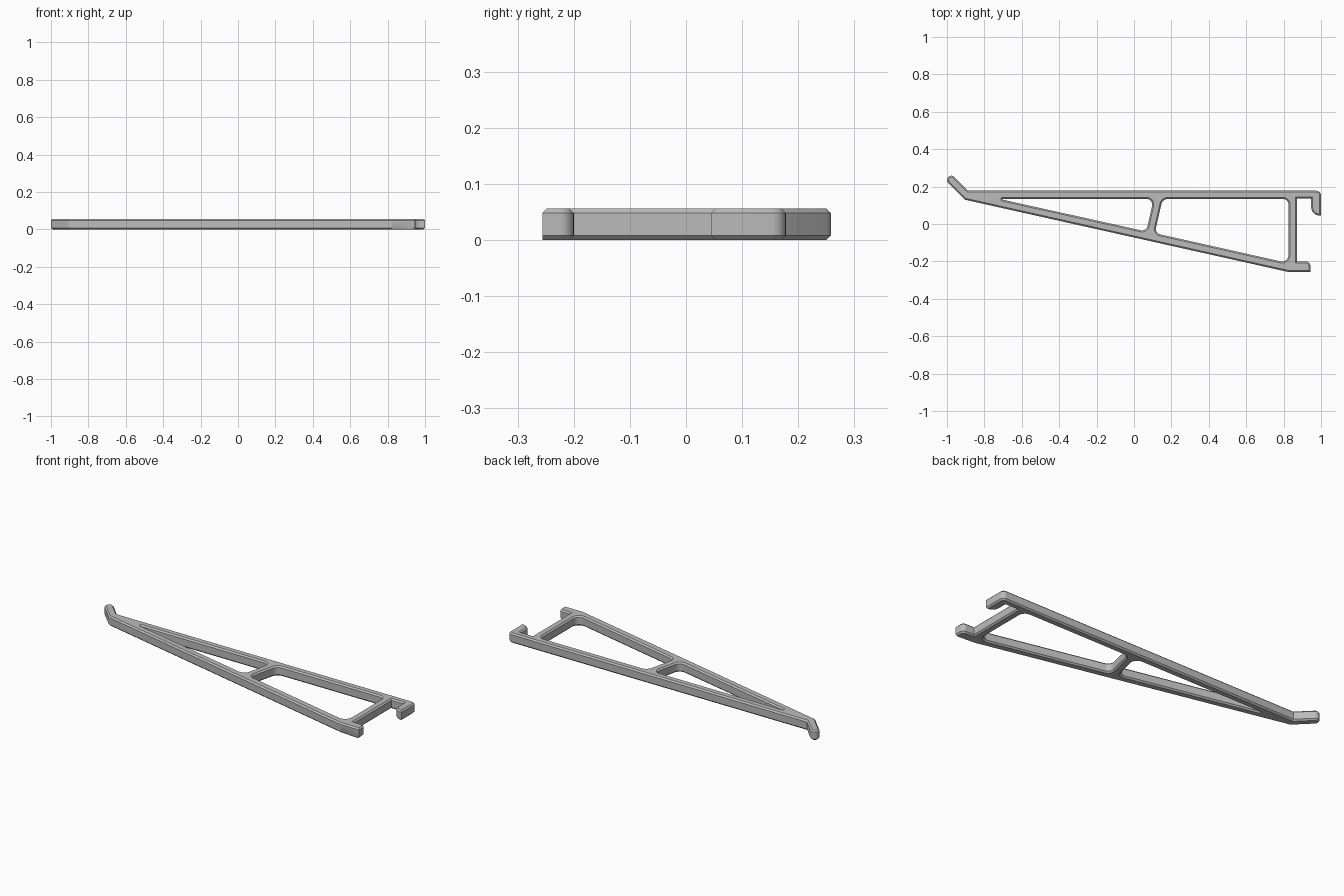
import bpy, bmesh, math
from mathutils import Vector

HEIGHT = 0.056
CHAMFER = 0.008
STEPS = 6

cube = bpy.data.objects.get("Cube")
if cube:
    bpy.data.objects.remove(cube)


def rounded(corners):
    """Turn (x, y, radius) corners into a filleted closed loop."""
    loop = []
    for i, (x, y, r) in enumerate(corners):
        p = Vector((x, y))
        if r == 0:
            loop.append(p)
            continue
        a = (Vector(corners[i - 1][:2]) - p).normalized()
        b = (Vector(corners[(i + 1) % len(corners)][:2]) - p).normalized()
        half = a.angle(b) / 2
        centre = p + (a + b).normalized() * (r / math.sin(half))
        start = p + a * (r / math.tan(half)) - centre
        end = p + b * (r / math.tan(half)) - centre
        sweep = math.pi - 2 * half
        for k in range(STEPS + 1):
            t = k / STEPS
            arc = start * math.sin((1 - t) * sweep) + end * math.sin(t * sweep)
            loop.append(centre + arc / math.sin(sweep))
    return loop


def inset(loop, d):
    """Move a loop by d towards the solid side, which lies on its left."""
    out = []
    for i, p in enumerate(loop):
        a = (p - loop[i - 1]).normalized()
        b = (loop[(i + 1) % len(loop)] - p).normalized()
        na, nb = Vector((-a.y, a.x)), Vector((-b.y, b.x))
        out.append(p + (na + nb) * (d / (1 + na.dot(nb))))
    return out


# Outer outline, counter-clockwise: angled tip, long brace, lower foot, upper hook
outline = [
    (-0.905, 0.13, 0.01), (0.823, -0.256, 0.02),
    (0.943, -0.256, 0), (0.943, -0.2, 0.025), (0.872, -0.2, 0),
    (0.872, 0.136, 0), (0.947, 0.136, 0), (0.947, 0.045, 0.045),
    (1.0, 0.045, 0), (1.0, 0.178, 0.025), (-0.887, 0.178, 0),
    (-0.9765, 0.268, 0.0232), (-1.0097, 0.2345, 0.0232),
]
# Openings, clockwise, either side of the slanted strut
front_opening = [(-0.72, 0.134, 0.002), (0.105, 0.134, 0.03), (0.066, -0.04, 0.03)]
rear_opening = [(0.153, 0.134, 0.035), (0.826, 0.134, 0.03),
                (0.826, -0.209, 0.035), (0.111, -0.049, 0.03)]

bm = bmesh.new()
caps = ([], [])
for corners in (outline, front_opening, rear_opening):
    full = rounded(corners)
    small = inset(full, CHAMFER)
    # The foot stays square along its lower front edge
    base = [Vector((s.x, f.y)) if f.y < -0.25 and f.x > 0.83 else s
            for s, f in zip(small, full)]
    layers = [(base, 0), (full, CHAMFER), (full, HEIGHT - CHAMFER), (small, HEIGHT)]
    rings = [[bm.verts.new((p.x, p.y, z)) for p in pts] for pts, z in layers]
    n = len(full)
    for low, high in zip(rings, rings[1:]):
        for i in range(n):
            j = (i + 1) % n
            bm.faces.new((low[i], low[j], high[j], high[i]))
    for cap, ring in zip(caps, (rings[0], rings[-1])):
        cap.extend(bm.edges.get((ring[i - 1], ring[i])) for i in range(n))

# Flat top and bottom with the openings left free
for cap, direction in zip(caps, (-1, 1)):
    bmesh.ops.triangle_fill(bm, edges=cap, use_beauty=True, normal=(0, 0, direction))
bmesh.ops.recalc_face_normals(bm, faces=bm.faces[:])

mesh = bpy.data.meshes.new("bracket_frame")
bm.to_mesh(mesh)
bm.free()
frame = bpy.data.objects.new("bracket_frame", mesh)
bpy.context.collection.objects.link(frame)

# Plain grey
grey = bpy.data.materials.new("plain_grey")
grey.use_nodes = True
colour = (0.5, 0.5, 0.5, 1)
grey.diffuse_color = colour
grey.node_tree.nodes["Principled BSDF"].inputs["Base Color"].default_value = colour
mesh.materials.append(grey)

bpy.context.view_layer.objects.active = frame
frame.select_set(True)
bpy.ops.object.shade_smooth_by_angle(angle=math.radians(30))
